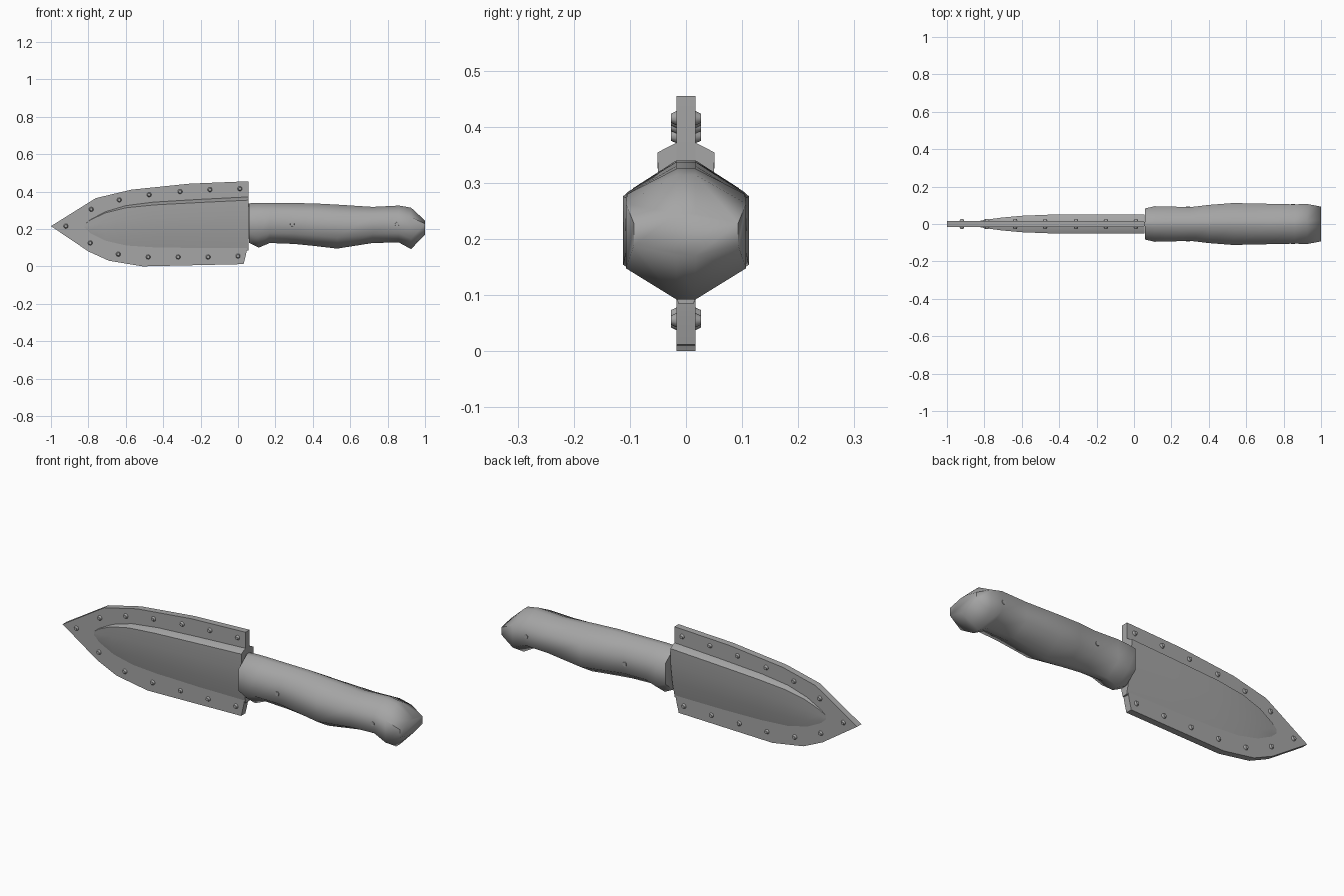
import bpy
import bmesh
from math import radians
from mathutils import Matrix

if "Cube" in bpy.data.objects:
    bpy.data.objects.remove(bpy.data.objects["Cube"])


def make_material(name, value):
    mat = bpy.data.materials.new(name)
    mat.use_nodes = True
    colour = (value, value, value, 1)
    mat.diffuse_color = colour
    mat.node_tree.nodes["Principled BSDF"].inputs["Base Color"].default_value = colour
    return mat


grey = make_material("grey", 0.38)


def finish(bm, name, angle):
    bmesh.ops.recalc_face_normals(bm, faces=bm.faces)
    mesh = bpy.data.meshes.new(name)
    bm.to_mesh(mesh)
    bm.free()
    obj = bpy.data.objects.new(name, mesh)
    bpy.context.collection.objects.link(obj)
    mesh.materials.append(grey)
    bpy.ops.object.select_all(action="DESELECT")
    obj.select_set(True)
    bpy.context.view_layer.objects.active = obj
    bpy.ops.object.shade_smooth_by_angle(angle=radians(angle))
    return obj


def loft(name, rings, angle):
    """Skin closed rings of points and cap both ends."""
    bm = bmesh.new()
    loops = [[bm.verts.new(p) for p in ring] for ring in rings]
    n = len(loops[0])
    for a, b in zip(loops, loops[1:]):
        for i in range(n):
            j = (i + 1) % n
            bm.faces.new((a[i], a[j], b[j], b[i]))
    bm.faces.new(loops[0])
    bm.faces.new(loops[-1])
    return finish(bm, name, angle)


def plate(name, outline, half):
    """Extrude an x-z outline evenly about y = 0."""
    return loft(name, [[(x, y, z) for x, z in outline] for y in (-half, half)], 30)


def discs(name, spots, radius, tip_radius, y_in, y_out, sides):
    """Short studs pointing out on both faces."""
    bm = bmesh.new()
    for x, z in spots:
        for side in (-1, 1):
            pos = Matrix.Translation((x, side * (y_in + y_out) / 2, z))
            turn = Matrix.Rotation(radians(-90 * side), 4, "X")
            bmesh.ops.create_cone(bm, cap_ends=True, segments=sides, radius1=radius,
                                  radius2=tip_radius, depth=y_out - y_in, matrix=pos @ turn)
    return finish(bm, name, 50)


# Flat riveted edge of the sheath
FLANGE = 0.017
plate("sheath_flange", [
    (-1, .215), (-.76, .365), (-.57, .41), (-.26, .442), (.055, .455),
    (.055, .13), (.042, .06), (.03, .012), (-.51, 0), (-.69, .03), (-.8, .08)], FLANGE)

# Raised blade pocket: x, top, low edge, half thickness
pocket = [(-.82, .225, .2, .018), (-.79, .25, .165, .023), (-.71, .293, .125, .034),
          (-.6, .326, .1, .044), (-.45, .345, .09, .05), (-.2, .36, .085, .051),
          (.055, .373, .085, .051)]
rings = []
for x, top, low, w in pocket:
    h = top - low
    half = [(FLANGE - .003, top), (w, top - .13 * h * min(1, w / .1)),
            (w * .94, top - .35 * h), (FLANGE + .5 * (w - FLANGE), low + .3 * h),
            (FLANGE - .003, low)]
    rings.append([(x, y, z) for y, z in half] + [(x, -y, z) for y, z in reversed(half)])
loft("sheath_pocket", rings, 30)

# Rivets along both edges
discs("sheath_rivets", [
    (.01, .415), (-.15, .41), (-.31, .4), (-.475, .383), (-.635, .355), (-.785, .305),
    (-.92, .215), (0, .055), (-.16, .05), (-.32, .05), (-.48, .05), (-.64, .065),
    (-.79, .125)], .014, .008, .014, .027, 10)

# Blade root between sheath and handle
plate("blade_root", [(-.02, .348), (.075, .335), (.075, .15), (-.02, .14)], .012)

# Handle with hexagonal section: x, top, bottom, half width
grip = [(.06, .337, .125, .083), (.11, .34, .1, .095), (.17, .34, .125, .094),
        (.3, .338, .12, .09), (.4, .337, .11, .102), (.53, .33, .095, .112),
        (.72, .318, .125, .108), (.86, .325, .128, .105), (.925, .314, .092, .107),
        (1, .245, .17, .093)]
rings = []
for x, top, bottom, w in grip:
    h = top - bottom
    half = [(.017, top), (w, bottom + .77 * h), (w, bottom + .25 * h), (.017, bottom)]
    rings.append([(x, y, z) for y, z in half] + [(x, -y, z) for y, z in reversed(half)])
loft("handle", rings, 65)

# Handle pins
discs("front_handle_pin", [(.29, .225)], .013, .011, .08, .094, 10)
discs("rear_handle_pin", [(.85, .225)], .013, .011, .09, .108, 10)
